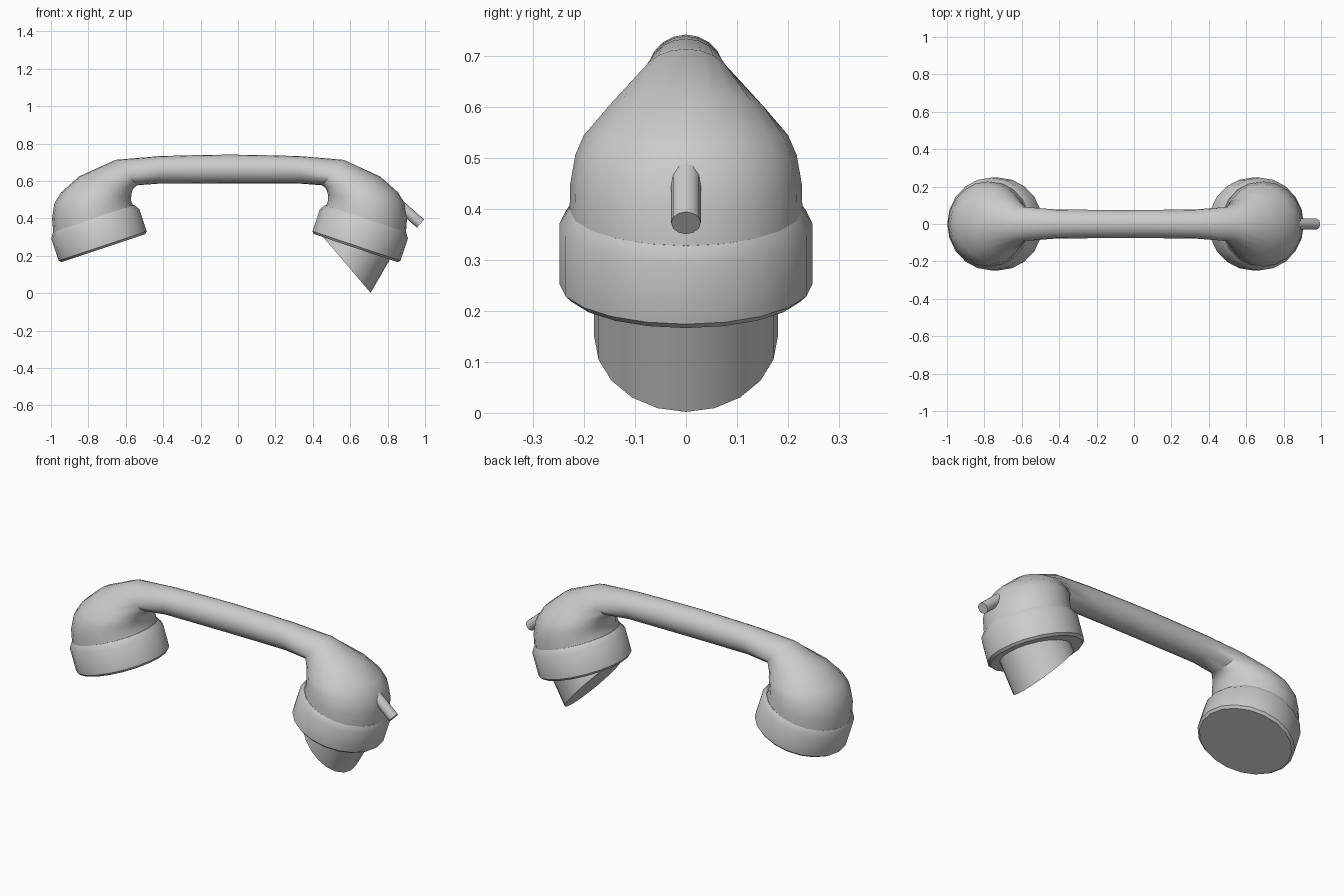
import bpy, bmesh, math
from mathutils import Vector

if "Cube" in bpy.data.objects:
    bpy.data.objects.remove(bpy.data.objects["Cube"])

N = 20          # sides of every round section
MID = -0.045    # x of the handset's mirror plane


def loft(name, rings, angle=35):
    """Skin a list of rings (equal point counts) and cap both ends."""
    bm = bmesh.new()
    loops = [[bm.verts.new(p) for p in r] for r in rings]
    n = len(loops[0])
    for a, b in zip(loops, loops[1:]):
        for i in range(n):
            j = (i + 1) % n
            bm.faces.new((a[i], a[j], b[j], b[i]))
    bm.faces.new(loops[0][::-1])
    bm.faces.new(loops[-1])
    bmesh.ops.recalc_face_normals(bm, faces=bm.faces)
    me = bpy.data.meshes.new(name)
    bm.to_mesh(me)
    bm.free()
    ob = bpy.data.objects.new(name, me)
    bpy.context.collection.objects.link(ob)
    bpy.ops.object.select_all(action='DESELECT')
    ob.select_set(True)
    bpy.context.view_layer.objects.active = ob
    bpy.ops.object.shade_smooth_by_angle(angle=math.radians(angle))
    return ob


def ring(p, q, w, n=N):
    """Ellipse spanning points p and q in the xz plane, half-width w in y."""
    p, q = Vector((p[0], 0, p[1])), Vector((q[0], 0, q[1]))
    c, h = (p + q) / 2, (q - p) / 2
    return [c + h * math.cos(t) + Vector((0, w * math.sin(t), 0))
            for t in (2 * math.pi * i / n for i in range(n))]


def turned(name, centre, axis, profile, n=N):
    """Turned part: profile of (radius, distance along axis)."""
    ax = Vector(axis).normalized()
    u = Vector((ax.y, -ax.x))
    rings = []
    for r, d in profile:
        c = Vector(centre) + ax * d
        rings.append(ring(c - u * r, c + u * r, r, n))
    return loft(name, rings)


def flip(p):
    return (2 * MID - p[0], p[1])


# Grip and both domed ends: outer point, inner point, half-width
half = [
    ((-0.988, 0.325), (-0.560, 0.468), 0.228),
    ((-0.994, 0.400), (-0.572, 0.495), 0.227),
    ((-0.982, 0.480), (-0.570, 0.530), 0.217),
    ((-0.945, 0.540), (-0.565, 0.548), 0.200),
    ((-0.850, 0.624), (-0.558, 0.561), 0.158),
    ((-0.655, 0.713), (-0.540, 0.577), 0.092),
    ((-0.420, 0.733), (-0.420, 0.586), 0.078),
    ((-0.230, 0.738), (-0.230, 0.586), 0.076),
]
middle = [((MID, 0.741), (MID, 0.586), 0.076)]
mirrored = [(flip(p), flip(q), w) for p, q, w in reversed(half)]
loft("handset_grip", [ring(*s) for s in half + middle + mirrored], 40)

# Screw caps on the two ends, tilted inwards
tilt = math.radians(18.5)
collar = [(0.228, 0.03), (0.248, 0.0), (0.248, -0.125), (0.236, -0.137)]
for name, s in (("mouthpiece_cap", -1), ("earpiece_cap", 1)):
    turned(name, (MID + s * 0.718, 0.371),
           (s * math.sin(tilt), math.cos(tilt)), collar)

# Slant-cut tube under the right cap
tip, heel = Vector((0.709, 0.002)), Vector((0.458, 0.297))
up = Vector((0.5, 0.866))
loft("slanted_tube", [ring(tip, heel, 0.18),
                      ring(tip + up * 0.27, heel + up * 0.05, 0.18)])

# Cord stub on the right dome
turned("cord_stub", (0.976, 0.372), (0.75, -0.66),
       [(0.029, -0.2), (0.029, 0.0)], 12)
